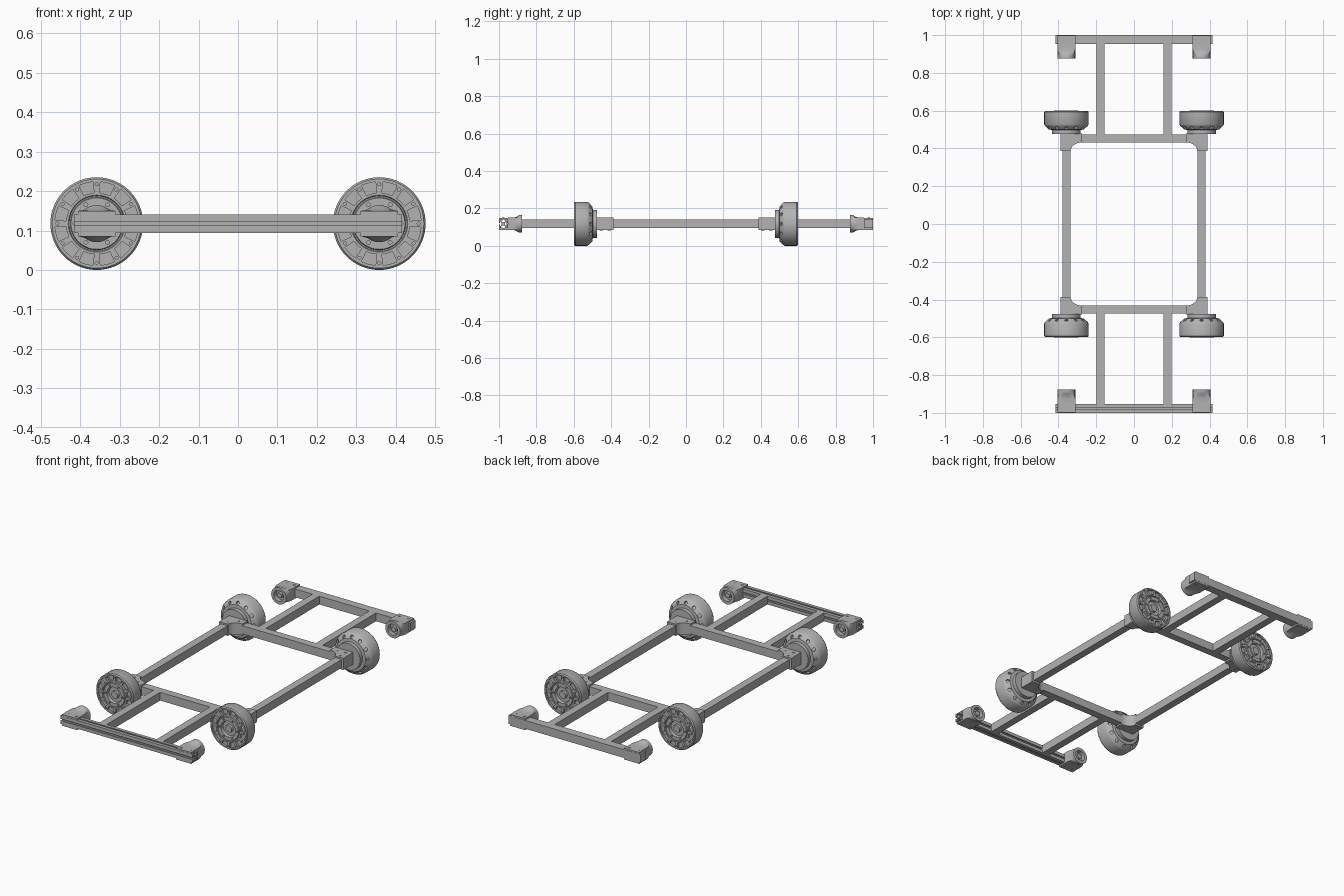
import bpy, bmesh
from math import sin, cos, pi, radians
from mathutils import Matrix, Vector

if "Cube" in bpy.data.objects:
    bpy.data.objects.remove(bpy.data.objects["Cube"])

grey = bpy.data.materials.new("metal_grey")
grey.use_nodes = True
grey.diffuse_color = (0.45, 0.45, 0.45, 1)
grey.node_tree.nodes["Principled BSDF"].inputs["Base Color"].default_value = (0.45, 0.45, 0.45, 1)

AXLE = 0.1175           # height of every centre line
HALF = 0.0235           # half thickness of the rails
TRACK = 0.358           # half distance between the wheels
SIDES = (("left", 1), ("right", -1))
ENDS = (("front", -1), ("back", 1))


def add(name, bm, smooth=False):
    bmesh.ops.recalc_face_normals(bm, faces=bm.faces)
    mesh = bpy.data.meshes.new(name)
    bm.to_mesh(mesh)
    bm.free()
    mesh.materials.append(grey)
    obj = bpy.data.objects.new(name, mesh)
    bpy.context.collection.objects.link(obj)
    if smooth:
        shade(obj)
    return obj


def shade(obj):
    bpy.ops.object.select_all(action='DESELECT')
    obj.select_set(True)
    bpy.context.view_layer.objects.active = obj
    bpy.ops.object.shade_smooth_by_angle(angle=radians(30))


def box(bm, centre, size):
    bmesh.ops.create_cube(bm, size=1, matrix=Matrix.Translation(centre) @ Matrix.Diagonal((*size, 1)))


def rod(bm, centre, axis, radius, depth, segments=12):
    turn = Vector(axis).to_track_quat('Z', 'Y').to_matrix().to_4x4()
    bmesh.ops.create_cone(bm, cap_ends=True, segments=segments, radius1=radius, radius2=radius,
                          depth=depth, matrix=Matrix.Translation(centre) @ turn)


def prism(bm, outline, low, high, place=lambda x, y, z: (x, y, z)):
    rings = [[bm.verts.new(place(x, y, z)) for x, y in outline] for z in (low, high)]
    bridge(bm, *rings)
    for ring in rings:
        bm.faces.new(ring)


def bridge(bm, a, b):
    for i in range(len(a)):
        bm.faces.new((a[i - 1], a[i], b[i], b[i - 1]))


def beam(name, centre, size):
    bm = bmesh.new()
    box(bm, centre, size)
    add(name, bm)


# Plain rails
W = HALF * 2
for side, sx in SIDES:
    beam(f"{side}_side_rail", (sx * TRACK, 0, AXLE), (0.043, 0.84, W))
    for end, sy in ENDS:
        beam(f"{end}_{side}_long_rail", (sx * 0.178, sy * 0.715, AXLE), (0.043, 0.49, W))
for end, sy in ENDS:
    beam(f"{end}_cross_rail", (0, sy * 0.453, AXLE), (0.7, 0.043, W))
beam("back_bumper_beam", (0, 1 - HALF, AXLE), (0.83, W, W))

# Slotted front beam: one slotted face turned four times
face = [(-HALF, HALF), (-0.005, HALF), (-0.005, 0.019), (-0.012, 0.019), (-0.012, 0.015), (-0.006, 0.009)]
face += [(-x, y) for x, y in reversed(face[1:])]
section = [(x * cos(a) + y * sin(a), y * cos(a) - x * sin(a))
           for a in (k * pi / 2 for k in range(4)) for x, y in face]
bm = bmesh.new()
prism(bm, section, -0.415, 0.415, lambda x, y, z: (z, x - 1 + HALF, y + AXLE))
add("front_bumper_beam", bm)

# Corner brackets with a rounded inner corner and three bolts on each plate
arc = [(0.275 + 0.06 * sin(t), 0.387 + 0.045 * cos(t)) for t in (i * pi / 16 for i in range(9))]
outline = [(0.39, 0.387), (0.39, 0.478), (0.275, 0.478)] + arc
for end, sy in ENDS:
    for side, sx in SIDES:
        bm = bmesh.new()
        prism(bm, outline, AXLE - 0.033, AXLE + 0.033, lambda x, y, z: (sx * x, sy * y, z))
        for x, y in ((0.358, 0.453), (0.358, 0.41), (0.312, 0.453)):
            rod(bm, (sx * x, sy * y, AXLE), (0, 0, 1), 0.009, 0.069, 4)
        add(f"{end}_{side}_corner_bracket", bm)


# Wheel: turned body, then pockets and holes cut out
def lathe(bm, profile, steps=64):
    verts = [bm.verts.new((r, 0, h)) for r, h in profile]
    edges = [bm.edges.new(pair) for pair in zip(verts, verts[1:])]
    bmesh.ops.spin(bm, geom=verts + edges, cent=(0, 0, 0), axis=(0, 0, 1), angle=2 * pi, steps=steps)
    bmesh.ops.remove_doubles(bm, verts=bm.verts, dist=0.00005)


bm = bmesh.new()
lathe(bm, [(0, 0), (0.075, 0), (0.075, 0.022), (0.092, 0.024), (0.112, 0.042), (0.1175, 0.052),
           (0.1175, 0.116), (0.113, 0.122), (0.072, 0.122), (0.07, 0.118), (0.067, 0.118),
           (0.065, 0.124), (0.045, 0.124), (0.042, 0.108), (0.022, 0.108), (0.02, 0.12), (0, 0.12)])
master = add("wheel_body", bm)

bm = bmesh.new()
for k in range(12):
    mid = (k + 0.5) * pi / 6
    spread = [mid + radians(d) for d in (-10, -5, 0, 5, 10)]
    pocket = [(0.078 * cos(a), 0.078 * sin(a)) for a in spread]
    pocket += [(0.106 * cos(a), 0.106 * sin(a)) for a in reversed(spread)]
    prism(bm, pocket, 0.11, 0.13)
    a = k * pi / 6
    c, s = cos(a), sin(a)
    rod(bm, (0.1 * c, 0.1 * s, 0.122), (0, 0, 1), 0.004, 0.016)
    rod(bm, (0.102 * c, 0.102 * s, 0.033), (c, s, -1.1), 0.009, 0.022, 16)
for k in range(6):
    a = k * pi / 3
    rod(bm, (0.055 * cos(a), 0.055 * sin(a), 0.124), (0, 0, 1), 0.005, 0.016)
cutter = add("wheel_cutter", bm)
cutter.hide_render = True
cut = master.modifiers.new("cuts", 'BOOLEAN')
cut.operation, cut.object, cut.solver = 'DIFFERENCE', cutter, 'EXACT'
bpy.context.view_layer.update()
wheel_mesh = bpy.data.meshes.new_from_object(master.evaluated_get(bpy.context.evaluated_depsgraph_get()))
wheel_mesh.name = "wheel"
for helper in (master, cutter):
    bpy.data.objects.remove(helper)
for end, sy in ENDS:
    for side, sx in SIDES:
        wheel = bpy.data.objects.new(f"{end}_{side}_wheel", wheel_mesh)
        bpy.context.collection.objects.link(wheel)
        wheel.location = (sx * TRACK, sy * 0.476, AXLE)
        wheel.rotation_euler = (-sy * pi / 2, 0, 0)
shade(wheel)

# Bumper mounts: a block blending into a round socket, clamped over the beam
# Each station is: distance along y, squareness, scale
STATIONS = [(0.953, 1, 1), (0.925, 1, 1), (0.91, 0.75, 1), (0.897, 0.2, 1), (0.89, 0, 1), (0.876, 0, 1),
            (0.876, 0, 0.65), (0.9, 0, 0.65), (0.9, 0, 0.35), (0.882, 0, 0.3)]
for end, sy in ENDS:
    for side, sx in SIDES:
        bm = bmesh.new()
        rings = []
        for y, square, scale in STATIONS:
            ring = []
            for i in range(40):
                c, s = cos(i * pi / 20), sin(i * pi / 20)
                m = max(abs(c), abs(s))
                p = Vector((c, s)).lerp(Vector((c / m, 0.69 * s / m)), square) * 0.047 * scale
                ring.append(bm.verts.new((sx * TRACK + p.x, sy * y, AXLE + p.y)))
            rings.append(ring)
        for a, b in zip(rings, rings[1:]):
            bridge(bm, a, b)
        bm.faces.new(rings[0])
        bm.faces.new(rings[-1])
        for up in (-1, 1):
            box(bm, (sx * TRACK, sy * 0.975, AXLE + up * 0.028), (0.094, 0.048, 0.0088))
            for dx in (-0.028, 0.028):
                rod(bm, (sx * TRACK + dx, sy * 0.977, AXLE + up * 0.032), (0, 0, 1), 0.007, 0.004, 6)
        add(f"{end}_{side}_bumper_mount", bm, smooth=True)
